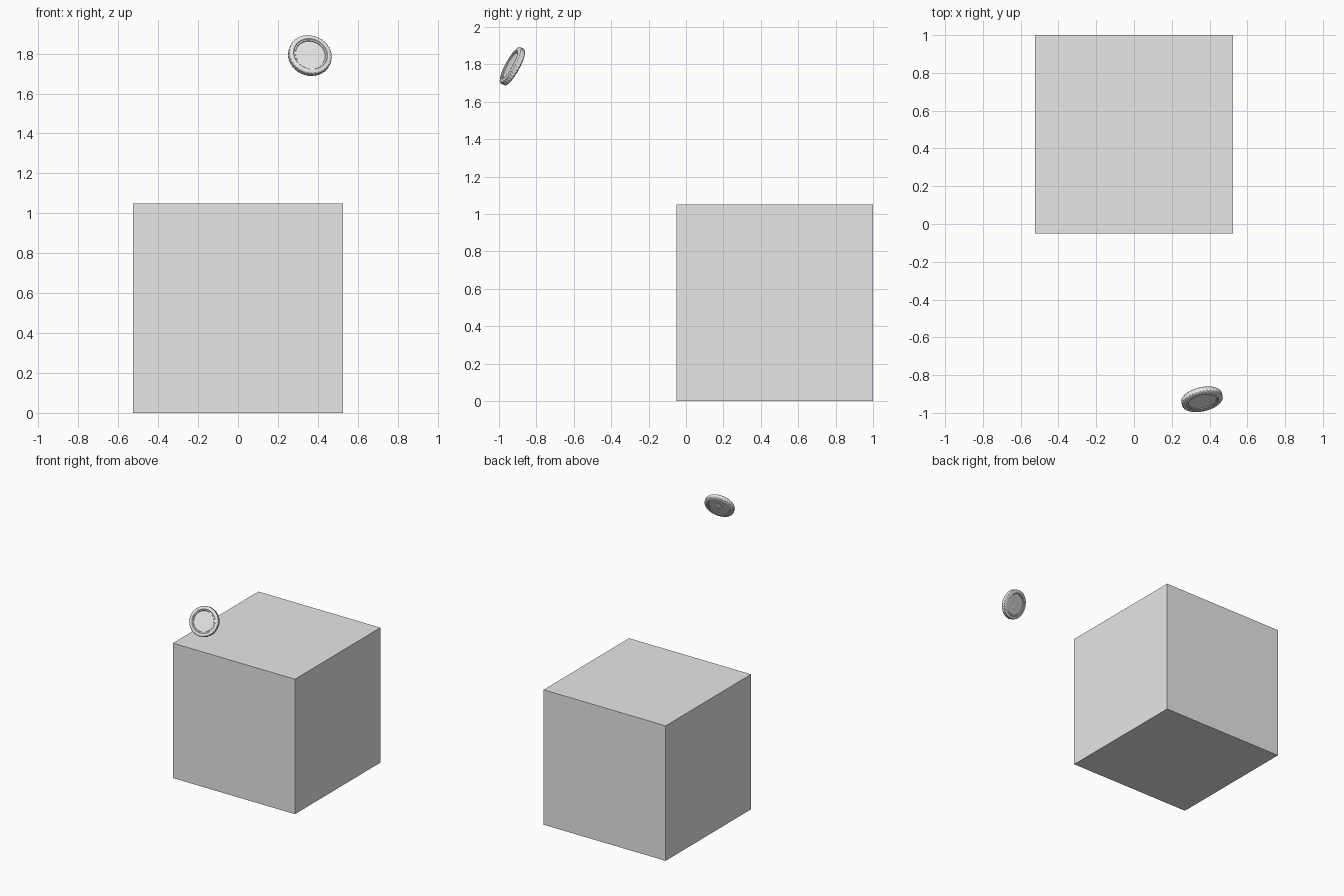
import bpy, bmesh, math
from mathutils import Vector, Matrix

if "Cube" in bpy.data.objects:
    bpy.data.objects.remove(bpy.data.objects["Cube"])

grey = bpy.data.materials.new("light_grey")
grey.diffuse_color = (0.8, 0.8, 0.8, 1)
grey.use_nodes = True
grey.node_tree.nodes["Principled BSDF"].inputs["Base Color"].default_value = grey.diffuse_color


def make_object(name, bm, matrix):
    bmesh.ops.recalc_face_normals(bm, faces=bm.faces)
    mesh = bpy.data.meshes.new(name)
    bm.to_mesh(mesh)
    bm.free()
    mesh.materials.append(grey)
    obj = bpy.data.objects.new(name, mesh)
    obj.matrix_world = matrix
    bpy.context.collection.objects.link(obj)
    return obj


def lathe(profile, segments):
    """Spin (radius, height, tooth depth) points around z, capped at both ends."""
    bm = bmesh.new()
    rings = []
    for r, h, depth in profile:
        ring = []
        for i in range(segments):
            a = 2 * math.pi * i / segments
            rr = r - depth * (i // 2 % 2)
            ring.append(bm.verts.new((rr * math.cos(a), rr * math.sin(a), h)))
        rings.append(ring)
    for a, b in zip(rings, rings[1:]):
        for i in range(segments):
            j = (i + 1) % segments
            bm.faces.new((a[i], a[j], b[j], b[i]))
    bm.faces.new(rings[0])
    bm.faces.new(rings[-1])
    return bm


def smooth(obj):
    bpy.ops.object.select_all(action='DESELECT')
    obj.select_set(True)
    bpy.context.view_layer.objects.active = obj
    bpy.ops.object.shade_smooth_by_angle(angle=math.radians(25))


# Large cube
bm = bmesh.new()
bmesh.ops.create_cube(bm, size=1.05)
make_object("cube", bm, Matrix.Translation((0, 0.475, 0.525)))

# Floating coin: recessed faces, stepped rim and a ridged edge
half = [(0.075, 0.012, 0), (0.077, 0.016, 0), (0.084, 0.016, 0),
        (0.087, 0.019, 0), (0.099, 0.019, 0), (0.106, 0.016, 0),
        (0.110, 0.012, 0.002)]
profile = half + [(r, -h, d) for r, h, d in reversed(half)]
normal = Vector((0.20, -0.86, 0.47)).normalized()
placement = Matrix.Translation((0.36, -0.928, 1.79)) @ normal.to_track_quat('Z', 'Y').to_matrix().to_4x4()
smooth(make_object("coin", lathe(profile, 144), placement))

# Plain raised oval on the back face of the coin
oval = lathe([(0.036, -0.011, 0), (0.036, -0.014, 0), (0.033, -0.015, 0)], 32)
bmesh.ops.scale(oval, vec=(0.7, 1, 1), verts=oval.verts)
smooth(make_object("coin_back_relief", oval, placement))
